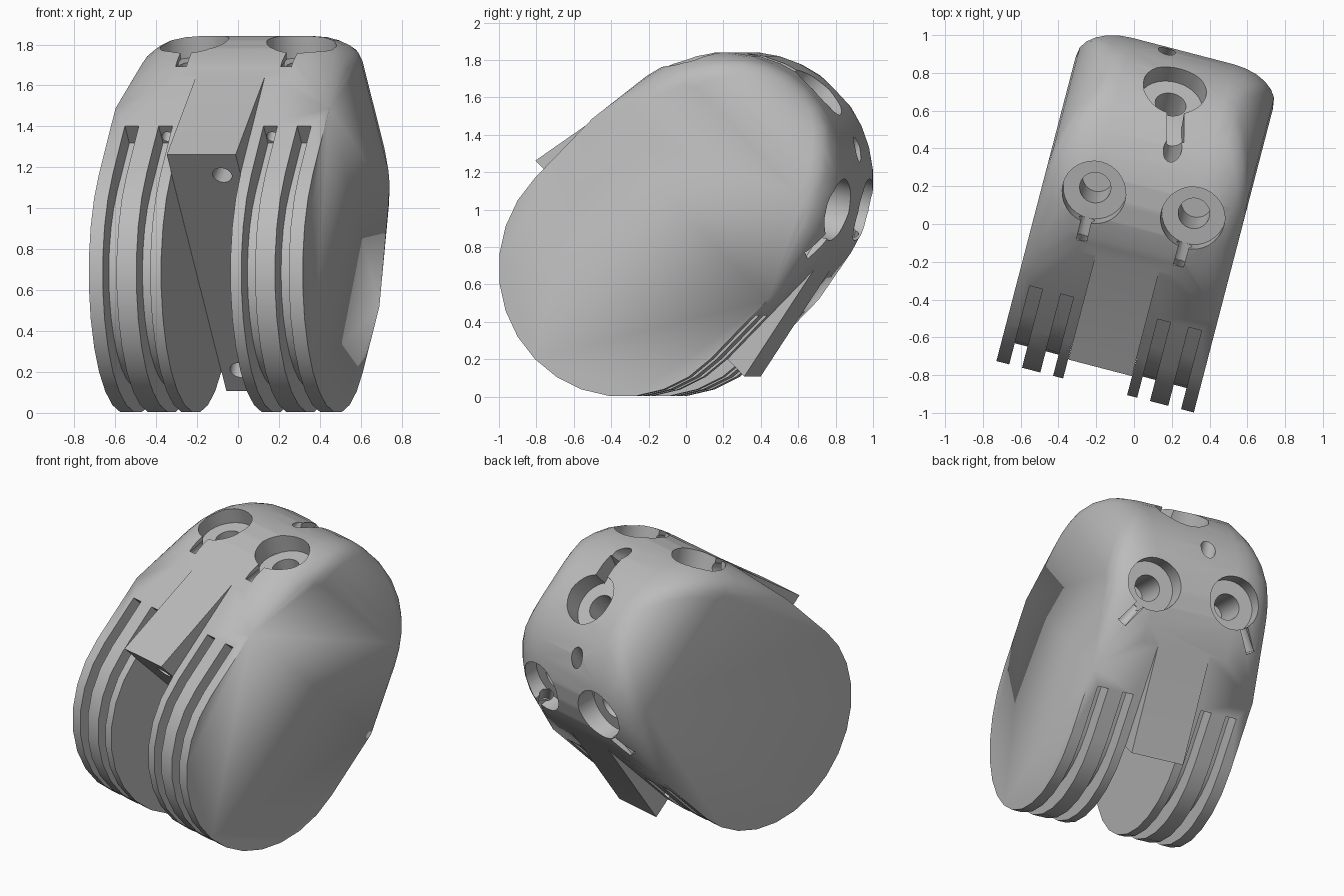
import bpy, bmesh
from math import sin, cos, radians
from mathutils import Matrix, Vector

if "Cube" in bpy.data.objects:
    bpy.data.objects.remove(bpy.data.objects["Cube"])

# Local frame: x = hinge axis, y = along the segment, z = across it
R = 0.685       # radius of both rounded ends
L = 0.67        # distance between the end centres
HALF = 0.54     # half width
GAP = 0.175     # half width of the fork gap
BEVEL = 0.26    # rounding of the tip sides

grey = bpy.data.materials.new("plain grey")
grey.use_nodes = True
colour = (0.5, 0.5, 0.5, 1)
grey.diffuse_color = colour
grey.node_tree.nodes["Principled BSDF"].inputs["Base Color"].default_value = colour


def make_object(name, bm):
    bmesh.ops.recalc_face_normals(bm, faces=bm.faces)
    mesh = bpy.data.meshes.new(name)
    bm.to_mesh(mesh)
    bm.free()
    obj = bpy.data.objects.new(name, mesh)
    bpy.context.collection.objects.link(obj)
    mesh.materials.append(grey)
    return obj


def loft(name, rings):
    """Skin a list of equally long point rings and cap both ends."""
    bm = bmesh.new()
    loops = [[bm.verts.new(p) for p in ring] for ring in rings]
    n = len(loops[0])
    for low, high in zip(loops, loops[1:]):
        for i in range(n):
            j = (i + 1) % n
            bm.faces.new((low[i], low[j], high[j], high[i]))
    bm.faces.new(loops[0])
    bm.faces.new(loops[-1])
    return make_object(name, bm)


def prism(name, outline, x0, x1):
    return loft(name, [[(x, y, z) for y, z in outline] for x in (x0, x1)])


def arc(centre, radius, start, end, steps):
    angles = [radians(start + (end - start) * i / steps) for i in range(steps + 1)]
    return [(centre + radius * cos(t), radius * sin(t)) for t in angles]


def rod(name, p0, p1, radius):
    axis = Vector(p1) - Vector(p0)
    turn = axis.to_track_quat('Z', 'Y').to_matrix().to_4x4()
    bm = bmesh.new()
    bmesh.ops.create_cone(bm, cap_ends=True, segments=32, radius1=radius, radius2=radius,
                          depth=axis.length,
                          matrix=Matrix.Translation((Vector(p0) + Vector(p1)) / 2) @ turn)
    return make_object(name, bm)


def trench(name, p0, p1, up, width):
    """Open slot from p0 to p1 that reaches out along up."""
    p0, p1, up = Vector(p0), Vector(p1), Vector(up)
    side = (p1 - p0).cross(up).normalized() * width / 2
    rise = up.normalized() * 0.35
    return loft(name, [[p - side, p + side, p + side + rise, p - side + rise] for p in (p0, p1)])


def boolean(target, tool, operation='DIFFERENCE'):
    tool.hide_render = True
    mod = target.modifiers.new(tool.name, 'BOOLEAN')
    mod.operation = operation
    mod.solver = 'EXACT'
    mod.object = tool
    bpy.context.view_layer.objects.active = target
    bpy.ops.object.modifier_apply(modifier=mod.name)
    bpy.data.objects.remove(tool)


# Body: hull of a sharp-edged round root and a tip with rounded, blunter sides
bm = bmesh.new()
for side in (1, -1):
    for y, z in arc(0, R, 90, 270, 14) + [(0.45, R), (0.45, -R)]:
        bm.verts.new((HALF * side, y, z))
    for i in range(7):
        t = radians(15 * i)
        drop = 1 - cos(t)
        x = HALF - BEVEL + BEVEL * sin(t)
        for y, z in arc(L, R - 0.16 * drop, -90, 90, 18):
            bm.verts.new((x * side, min(y, L + R - 0.385 * drop), z))
bmesh.ops.remove_doubles(bm, verts=bm.verts, dist=0.001)
hull = bmesh.ops.convex_hull(bm, input=bm.verts)
spare = {v for v in hull["geom_interior"] + hull["geom_unused"] if isinstance(v, bmesh.types.BMVert)}
bmesh.ops.delete(bm, geom=list(spare), context='VERTS')
bmesh.ops.dissolve_limit(bm, angle_limit=radians(0.5), verts=bm.verts, edges=bm.edges)
body = make_object("finger_segment", bm)

# Stop lugs on both flat sides, trimmed by the fork gap
for s in (1, -1):
    lug = prism("stop_lug", [(-0.02, 0.82 * s), (-0.02, 0.4 * s), (0.5, 0.4 * s), (0.7, 0.68 * s)],
                -GAP + 0.001, GAP - 0.001)
    boolean(body, lug, 'UNION')
boolean(body, prism("fork_gap", [(-1, -1), (0, -1), (0, 1), (-1, 1)], -GAP, GAP))

# Cord grooves round each prong
groove = [(0.33, 0.9), (-0.9, 0.9), (-0.9, -0.9), (0.33, -0.9)]
groove += [(0.33, -0.565)] + arc(0, 0.565, 270, 90, 16) + [(0.33, 0.565)]
for x in (-0.435, -0.265, 0.265, 0.435):
    boolean(body, prism("cord_groove", groove, x - 0.035, x + 0.035))


# Counterbored sockets, pointing outward from the tip centre
def on_tip(x, degrees, radius):
    t = radians(degrees)
    return Vector((x, L + radius * cos(t), radius * sin(t)))


for x, angle in ((0.01, 0), (0.275, 59), (-0.265, 59), (0.275, -59), (-0.265, -59)):
    boolean(body, rod("socket", on_tip(x, angle, 0.555), on_tip(x, angle, 0.95), 0.17))
    boolean(body, rod("socket_bore", on_tip(x, angle, 0.3), on_tip(x, angle, 0.7), 0.083))

# Cord slots and tunnels from the side sockets to the grooves
for side in (1, -1):
    for s, outer, depth in ((1, 0.265, 0.64), (-1, 0.435, 0.615)):
        centre = on_tip(0.27 * side, 59 * s, 0.62)
        end = Vector((outer * side, 0.735, depth * s))
        start = centre.lerp(end, 0.5)
        boolean(body, trench("cord_slot", start, end, (0, 0.3, s), 0.055))
        boolean(body, rod("cord_tunnel", start, end, 0.042))
        boolean(body, rod("cord_tunnel", end + Vector((0, 0.03, 0)),
                          (outer * side, 0.28, 0.605 * s), 0.033))

# Slot at the tip socket and long tunnels to the fork floor
boolean(body, trench("tip_slot", on_tip(0.04, 10, 0.57), on_tip(0.085, 29, 0.6),
                     (0, 0.95, 0.3), 0.09))
for s in (1, -1):
    boolean(body, rod("long_tunnel", (0.08 * s, -0.1, 0.7 * s), (0.08 * s, 1.45, 0.3 * s), 0.048))

# Stand the segment in its leaning pose
pose = Matrix.Rotation(radians(-14.6), 4, 'Z') @ Matrix.Translation((0.018, -0.205, R))
body.data.transform(pose @ Matrix.Rotation(radians(45), 4, 'X'))
bpy.ops.object.select_all(action='DESELECT')
body.select_set(True)
bpy.context.view_layer.objects.active = body
bpy.ops.object.shade_smooth_by_angle(angle=radians(30))
